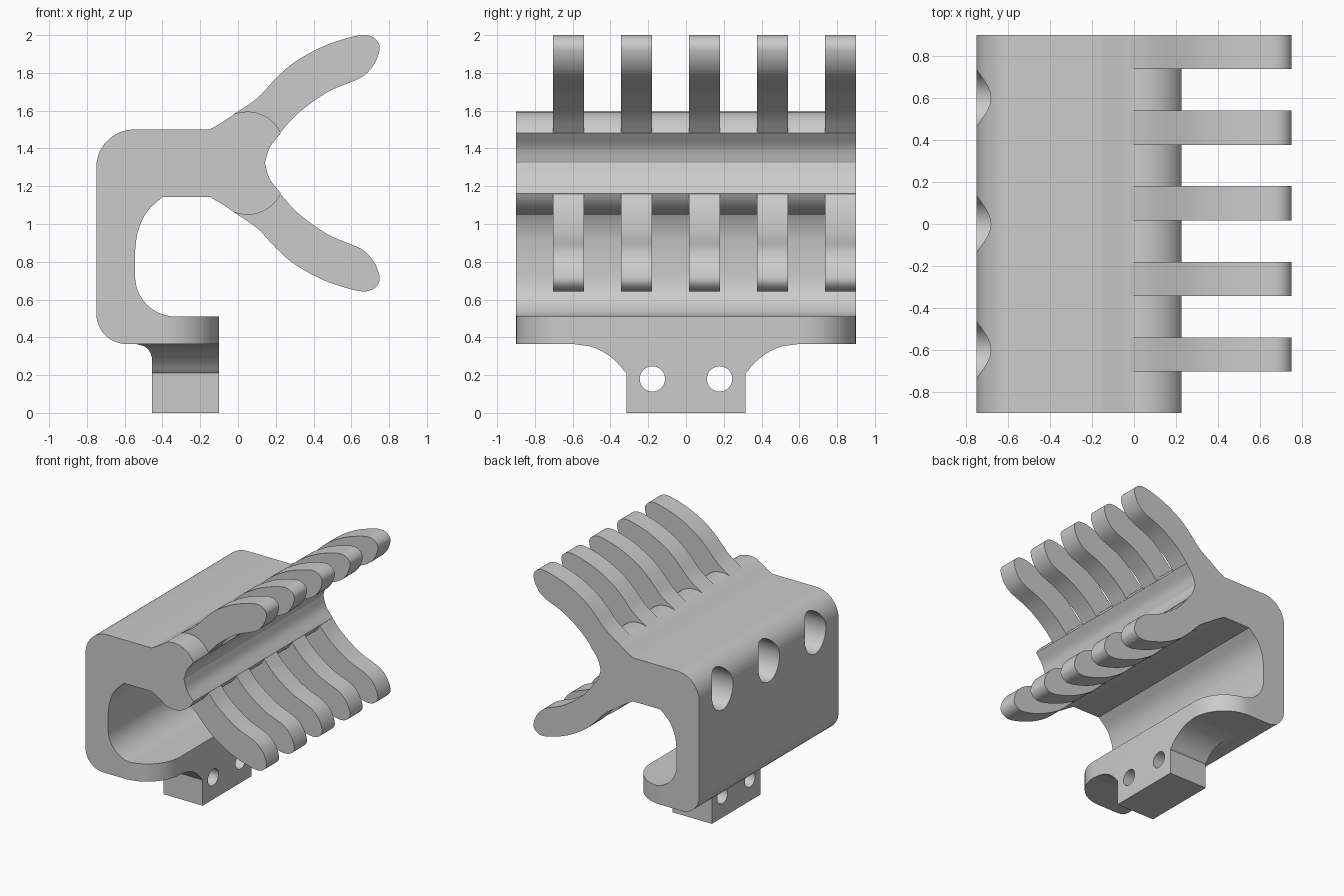
import bpy, bmesh, math
from mathutils import Vector

if "Cube" in bpy.data.objects:
    bpy.data.objects.remove(bpy.data.objects["Cube"])

MID = 1.322  # height of the jaw's mirror line


def arc(cx, cz, r, a0, a1, n=14):
    angs = [math.radians(a0 + (a1 - a0) * i / n) for i in range(n + 1)]
    return [(cx + r * math.cos(a), cz + r * math.sin(a)) for a in angs]


def spline(pts, n=5):
    """Smooth curve through the given points."""
    p = [Vector(q) for q in pts]
    p = [2 * p[0] - p[1]] + p + [2 * p[-1] - p[-2]]
    out = []
    for a, b, c, d in zip(p, p[1:], p[2:], p[3:]):
        for i in range(n):
            t = i / n
            out.append(tuple(0.5 * (2 * b + (c - a) * t + (2 * a - 5 * b + 4 * c - d) * t * t
                                    + (3 * b - a - 3 * c + d) * t ** 3)))
    return out + [tuple(pts[-1])]


def flip(pts):
    return [(x, 2 * MID - z) for x, z in reversed(pts)]


def loft(name, loops):
    """Closed solid through a list of matching loops of 3D points."""
    bm = bmesh.new()
    rings = [[bm.verts.new(v) for v in loop] for loop in loops]
    bm.faces.new(rings[0])
    bm.faces.new(rings[-1])
    n = len(rings[0])
    for lo, hi in zip(rings, rings[1:]):
        for i in range(n):
            bm.faces.new((lo[i], lo[(i + 1) % n], hi[(i + 1) % n], hi[i]))
    bmesh.ops.recalc_face_normals(bm, faces=bm.faces)
    me = bpy.data.meshes.new(name)
    bm.to_mesh(me)
    bm.free()
    ob = bpy.data.objects.new(name, me)
    bpy.context.collection.objects.link(ob)
    return ob


def plate(name, pts, y0, y1):
    clean = [p for i, p in enumerate(pts) if (Vector(p) - Vector(pts[i - 1])).length > 1e-4]
    return loft(name, [[(x, y, z) for x, z in clean] for y in (y0, y1)])


def rod(name, x0, x1, y, z, ry, rz):
    ring = arc(0, 0, 1, 0, 360, 40)[:-1]
    return loft(name, [[(x, y + ry * a, z + rz * b) for a, b in ring] for x in (x0, x1)])


def cut(ob, cutter):
    cutter.hide_render = True
    m = ob.modifiers.new("cut", "BOOLEAN")
    m.operation, m.solver, m.object = "DIFFERENCE", "EXACT", cutter
    bpy.context.view_layer.objects.active = ob
    bpy.ops.object.modifier_apply(modifier=m.name)
    bpy.data.objects.remove(cutter)


# C-shaped body with the jaw root
upper = [(-.15, 1.5), (-.085, 1.538)] + arc(.05, 1.4, .195, 111, 25)
inner = spline([(.227, 1.482), (.168, 1.405), (.142, MID)])
half = upper + inner[1:]
profile = (arc(-.55, 1.3, .2, 180, 90) + half + flip(half)
           + spline([(-.40, 1.144), (-.485, 1.06), (-.53, .96), (-.545, .86)])
           + arc(-.33, .725, .215, 180, 270)
           + [(-.1, .51), (-.1, .365)] + arc(-.59, .525, .16, 270, 180))
body = plate("body", profile, -.9, .9)

# Rounded plan corners on the lower lip
for s in (-1, 1):
    corner = arc(-.4, .6, .3, 0, 90, 20) + [(-.4, .95), (-.05, .95), (-.05, .6)]
    cut(body, loft("lip_cutter", [[(x, s * y, z) for x, y in corner] for z in (.3, .85)]))

# Blind holes on the back wall
for y in (-.6, 0, .6):
    cut(body, rod("hole_cutter", -.9, -.46, y, 1.285, .137, .165))

# Flared mounting block with two through holes
R, r = .33, .085
loops = []
for z in [0, .21] + [.21 + .155 * i / 14 for i in range(1, 15)]:
    w = .315 if z <= .21 else .6 - math.sqrt(max(0, R * R - (z - .035) ** 2))
    xl = -.455 if z <= .28 else -.54 + math.sqrt(max(0, r * r - (z - .28) ** 2))
    loops.append([(xl, -w, z), (-.1, -w, z), (-.1, w, z), (xl, w, z)])
block = loft("mounting_block", loops)
for y in (-.178, .178):
    cut(block, rod("bolt_cutter", -.7, .1, y, .18, .067, .067))

# Curved fingers, upper and lower rows
finger = spline([(-.02, 1.583), (.1, 1.665), (.2, 1.77), (.3, 1.857), (.45, 1.94), (.6, 1.99),
                 (.68, 2.0), (.73, 1.977), (.75, 1.93), (.72, 1.845), (.65, 1.775),
                 (.5, 1.712), (.4, 1.65), (.3, 1.57), (.222, 1.482)])
for i in range(5):
    y = -.703 + .36 * i
    plate(f"upper_finger_{i + 1}", finger, y, y + .163)
    plate(f"lower_finger_{i + 1}", flip(finger), y, y + .163)

# Smooth shading with crisp edges
bpy.ops.object.select_all(action="SELECT")
bpy.context.view_layer.objects.active = body
bpy.ops.object.shade_smooth_by_angle(angle=math.radians(30))
